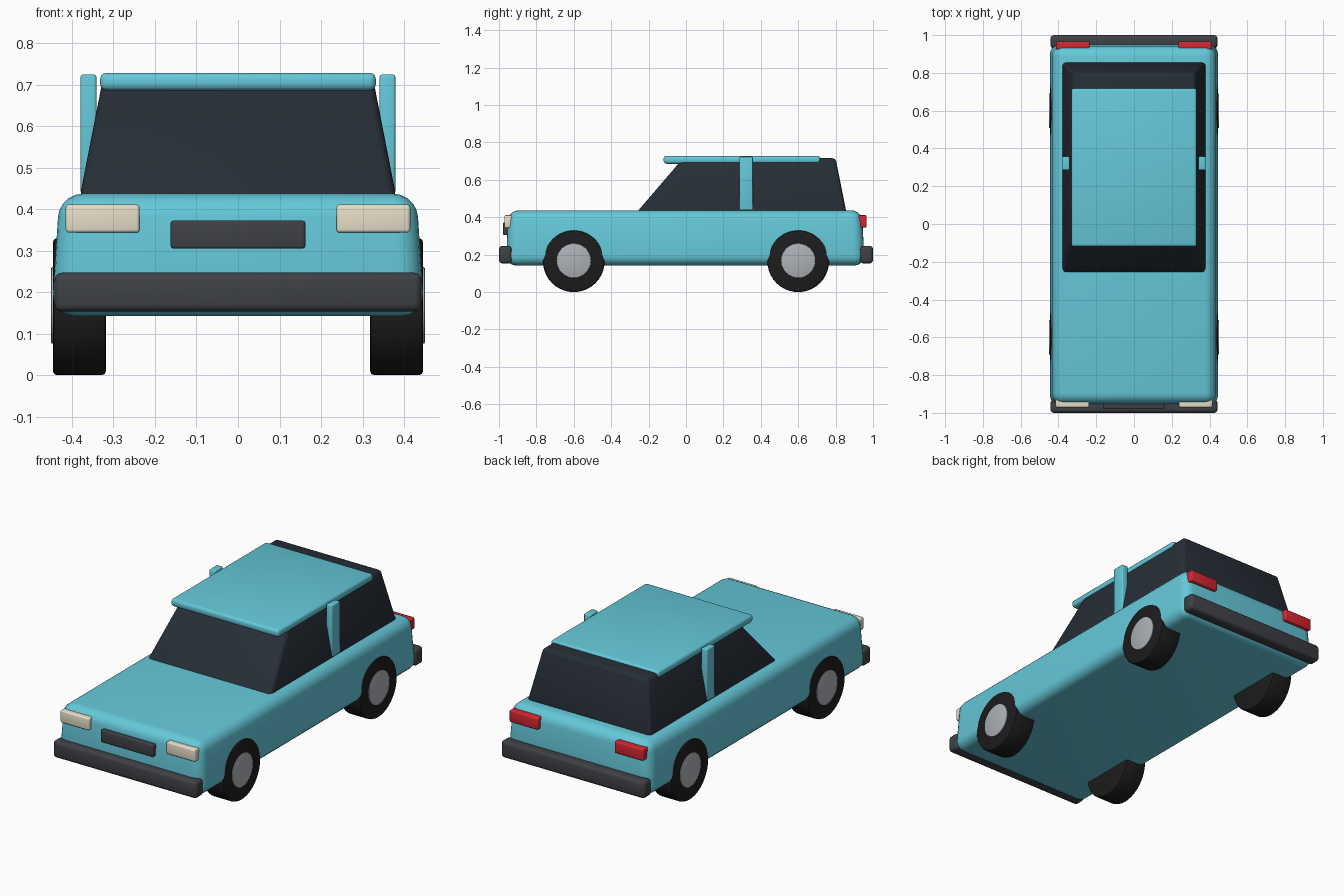
import bpy, bmesh, math

if "Cube" in bpy.data.objects:
    bpy.data.objects.remove(bpy.data.objects["Cube"])


def material(name, rgb):
    m = bpy.data.materials.new(name)
    m.diffuse_color = (*rgb, 1)
    m.use_nodes = True
    m.node_tree.nodes["Principled BSDF"].inputs["Base Color"].default_value = m.diffuse_color
    return m


PAINT = material("paint", (0.13, 0.58, 0.70))
GLASS = material("dark_glass", (0.02, 0.027, 0.037))
TRIM = material("dark_trim", (0.05, 0.052, 0.06))
RUBBER = material("rubber", (0.012, 0.012, 0.013))
METAL = material("metal", (0.42, 0.44, 0.47))
LAMP = material("headlamp", (0.80, 0.74, 0.58))
RED = material("tail_lamp", (0.65, 0.02, 0.03))


def finish(ob, mat, bevel, segments):
    ob.data.materials.append(mat)
    mod = ob.modifiers.new("bevel", 'BEVEL')
    mod.width = bevel
    mod.segments = segments
    mod.limit_method = 'ANGLE'
    bpy.ops.object.select_all(action='DESELECT')
    ob.select_set(True)
    bpy.context.view_layer.objects.active = ob
    bpy.ops.object.modifier_apply(modifier=mod.name)
    bpy.ops.object.shade_smooth_by_angle(angle=math.radians(35))


def block(name, low, high, z, mat, bevel=0.01, segments=3):
    """Box whose bottom and top rectangles (x0, x1, y0, y1) may differ."""
    bm = bmesh.new()
    rings = []
    for (x0, x1, y0, y1), h in ((low, z[0]), (high, z[1])):
        rings.append([bm.verts.new((x, y, h)) for x, y in
                      ((x0, y0), (x1, y0), (x1, y1), (x0, y1))])
    a, b = rings
    bm.faces.new(a[::-1])
    bm.faces.new(b)
    for i in range(4):
        j = (i + 1) % 4
        bm.faces.new((a[i], a[j], b[j], b[i]))
    me = bpy.data.meshes.new(name)
    bm.to_mesh(me)
    bm.free()
    ob = bpy.data.objects.new(name, me)
    bpy.context.collection.objects.link(ob)
    finish(ob, mat, bevel, segments)


def box(name, x, y, z, mat, bevel=0.01, segments=3):
    block(name, (*x, *y), (*x, *y), z, mat, bevel, segments)


def disc(name, x0, x1, y, z, radius, mat, bevel):
    bpy.ops.mesh.primitive_cylinder_add(
        vertices=40, radius=radius, depth=abs(x1 - x0),
        location=((x0 + x1) / 2, y, z), rotation=(0, math.pi / 2, 0))
    ob = bpy.context.object
    ob.name = name
    finish(ob, mat, bevel, 2)


# Lower body, cabin glass and roof
block("body", (-0.449, 0.449, -0.963, 0.956), (-0.43, 0.43, -0.95, 0.94),
      (0.142, 0.437), PAINT, 0.056, 5)
block("cabin_glass", (-0.382, 0.382, -0.265, 0.858), (-0.325, 0.325, -0.015, 0.80),
      (0.425, 0.716), GLASS, 0.018)
box("roof", (-0.332, 0.332), (-0.12, 0.718), (0.686, 0.728), PAINT, 0.015)

# Grille and bumpers
box("grille", (-0.162, 0.162), (-0.978, -0.94), (0.305, 0.372), TRIM, 0.006)
box("front_bumper", (-0.442, 0.442), (-1.0, -0.93), (0.153, 0.247), TRIM, 0.018)
box("rear_bumper", (-0.442, 0.442), (0.93, 1.0), (0.153, 0.247), TRIM, 0.018)

# Paired parts
for side, s in (("left", -1), ("right", 1)):
    def span(a, b):
        return tuple(sorted((s * a, s * b)))

    box(side + "_pillar", span(0.341, 0.379), (0.285, 0.357), (0.437, 0.724), PAINT, 0.006)
    box(side + "_headlight", span(0.237, 0.415), (-0.971, -0.93), (0.343, 0.411), LAMP, 0.008)
    box(side + "_tail_light", span(0.235, 0.412), (0.92, 0.966), (0.345, 0.411), RED, 0.008)
    for end, y in (("front", -0.6), ("rear", 0.6)):
        disc(f"{side}_{end}_tyre", s * 0.318, s * 0.446, y, 0.165, 0.165, RUBBER, 0.01)
        disc(f"{side}_{end}_hub", s * 0.40, s * 0.45, y, 0.168, 0.092, METAL, 0.003)
